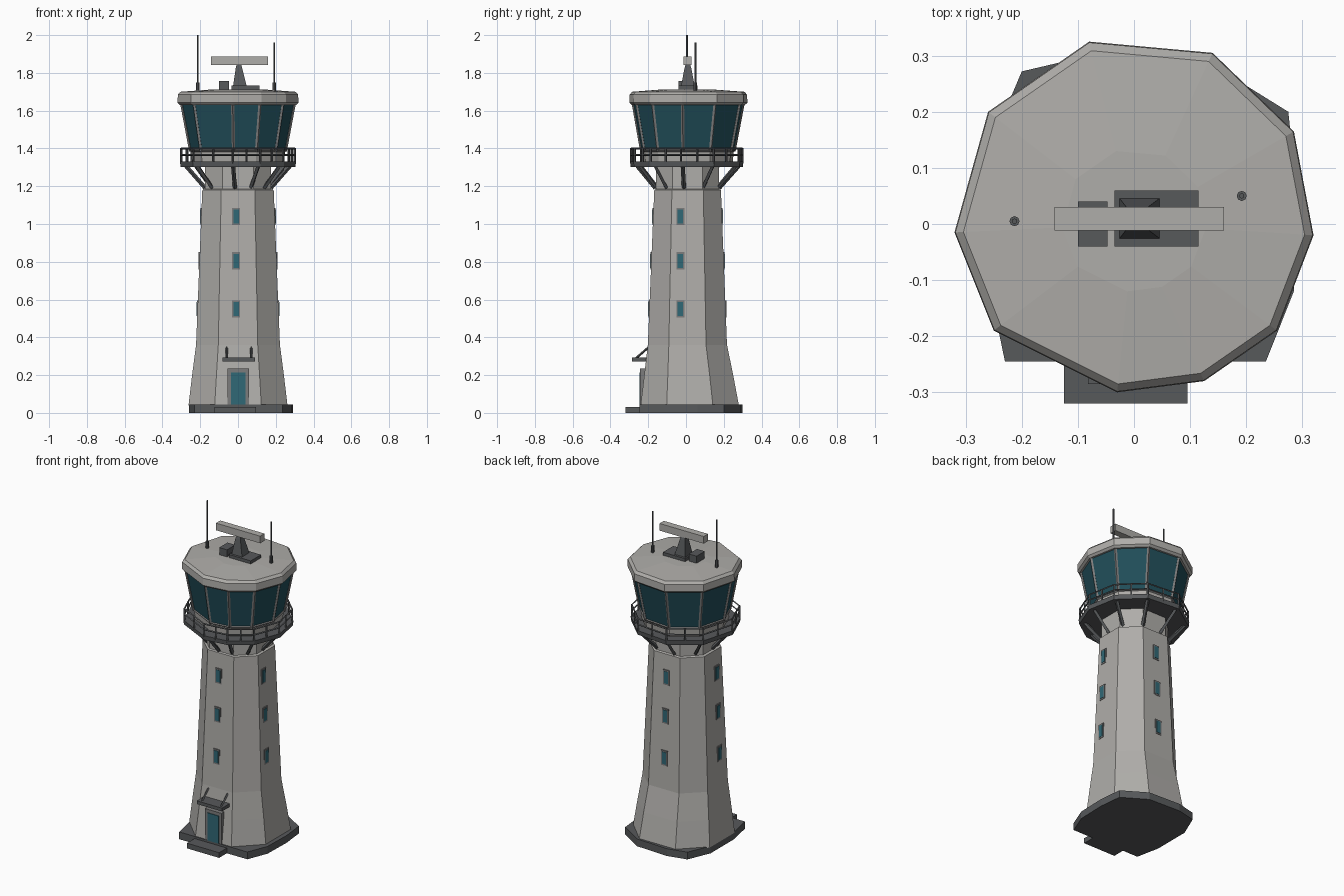
import bpy, bmesh, math
from mathutils import Vector

if "Cube" in bpy.data.objects:
    bpy.data.objects.remove(bpy.data.objects["Cube"])


def material(name, rgb):
    m = bpy.data.materials.new(name)
    m.diffuse_color = (*rgb, 1)
    m.use_nodes = True
    m.node_tree.nodes["Principled BSDF"].inputs["Base Color"].default_value = m.diffuse_color
    return m


CONCRETE = material("pale concrete", (0.43, 0.42, 0.40))
DARK = material("dark grey metal", (0.095, 0.10, 0.105))
MID = material("mid grey metal", (0.20, 0.20, 0.20))
GLASS = material("dark teal glass", (0.015, 0.075, 0.10))
PANE = material("teal pane", (0.03, 0.14, 0.18))


def finish(bm, name, mat):
    bmesh.ops.recalc_face_normals(bm, faces=bm.faces)
    me = bpy.data.meshes.new(name)
    bm.to_mesh(me)
    bm.free()
    me.materials.append(mat)
    ob = bpy.data.objects.new(name, me)
    bpy.context.collection.objects.link(ob)
    return ob


def loft(name, rings, mat):
    """Closed solid through a stack of (outline, z) rings."""
    bm = bmesh.new()
    loops = [[bm.verts.new((x, y, z)) for x, y in pts] for pts, z in rings]
    n = len(loops[0])
    for a, b in zip(loops, loops[1:]):
        for i in range(n):
            j = (i + 1) % n
            bm.faces.new((a[i], a[j], b[j], b[i]))
    bm.faces.new(loops[0][::-1])
    bm.faces.new(loops[-1])
    return finish(bm, name, mat)


def box(name, x, y, z, mat):
    return loft(name, [([(x[0], y[0]), (x[1], y[0]), (x[1], y[1]), (x[0], y[1])], h) for h in z], mat)


def rods(name, segments, r, mat, sides=4):
    """Many thin bars joined in one object."""
    bm = bmesh.new()
    for a, b in segments:
        a, b = Vector(a), Vector(b)
        d = b - a
        rot = d.to_track_quat('Z', 'Y').to_matrix().to_4x4()
        rot.translation = (a + b) / 2
        bmesh.ops.create_cone(bm, cap_ends=True, segments=sides, radius1=r, radius2=r,
                              depth=d.length, matrix=rot)
    return finish(bm, name, mat)


def scaled(pts, s, dy=0.0):
    return [(x * s, y * s + dy) for x, y in pts]


def at(pts, z):
    return [(x, y, z) for x, y in pts]


# uneven ten-sided outline shared by roof, cab and gallery
DECA = [(0.32, -0.02), (0.285, 0.165), (0.14, 0.305), (-0.08, 0.325), (-0.26, 0.2),
        (-0.32, -0.015), (-0.25, -0.19), (-0.03, -0.30), (0.125, -0.28), (0.255, -0.19)]


def octa(ax, y0, y1):
    """Chamfered square outline of the shaft."""
    h, c, b = ax * 0.47, (y0 + y1) / 2, (y1 - y0) / 2
    k = b * 0.47
    return [(h, y0), (ax, c - k), (ax, c + k), (h, y1), (-h, y1), (-ax, c + k), (-ax, c - k), (-h, y0)]


# base slab and entrance step
loft("base_slab", [([(-0.23, -0.245), (0.235, -0.245), (0.285, -0.12), (0.29, 0.06), (0.275, 0.2),
                     (0.13, 0.29), (-0.08, 0.30), (-0.2, 0.272), (-0.26, 0.13), (-0.26, -0.1)], z)
                   for z in (0, 0.045)], DARK)
box("entrance_step", (-0.125, 0.095), (-0.32, -0.2), (0, 0.032), DARK)

# shaft: flared foot, tapered body, neck
LEVELS = [(0.04, 0.262, -0.24, 0.28), (0.20, 0.243, -0.221, 0.25), (0.36, 0.222, -0.202, 0.217),
          (1.18, 0.189, -0.168, 0.185), (1.185, 0.176, -0.160, 0.175), (1.31, 0.176, -0.160, 0.175)]
loft("shaft", [(octa(a, y0, y1), z) for z, a, y0, y1 in LEVELS], CONCRETE)

# slit windows on four sides
for z in (0.55, 0.805, 1.04):
    t = (z - 0.36) / 0.82
    ax, y0, y1 = 0.222 - 0.033 * t, -0.202 + 0.034 * t, 0.217 - 0.032 * t
    for label, mat, w, h, out in (("frame", MID, 0.021, 0.046, 0.004), ("pane", PANE, 0.014, 0.037, 0.006)):
        zz = (z - h, z + h)
        box("front_window_" + label, (-0.01 - w, -0.01 + w), (y0 - out, y0 + 0.02), zz, mat)
        box("back_window_" + label, (-w, w), (y1 - 0.02, y1 + out), zz, mat)
        box("right_window_" + label, (ax - 0.02, ax + out), (-0.03 - w, -0.03 + w), zz, mat)
        box("left_window_" + label, (-ax - out, -ax + 0.02), (-0.02 - w, -0.02 + w), zz, mat)

# entrance door and canopy
box("door_frame", (-0.055, 0.058), (-0.243, -0.2), (0.04, 0.235), MID)
box("door", (-0.036, 0.04), (-0.247, -0.2), (0.045, 0.215), PANE)
box("door_canopy", (-0.082, 0.09), (-0.285, -0.19), (0.272, 0.292), DARK)
rods("canopy_struts", [((x, -0.27, 0.285), (x, -0.195, 0.35)) for x in (-0.06, 0.07)], 0.006, DARK)

# gallery floor, braces and railing
loft("gallery_floor", [(scaled(DECA, 0.95, -0.008), 1.303), (scaled(DECA, 0.96, -0.008), 1.33)], DARK)
rods("gallery_braces", [(a, b) for a, b in zip(at(scaled(DECA, 0.54), 1.19), at(scaled(DECA, 0.86), 1.307))],
     0.011, DARK)
edge = scaled(DECA, 0.94, -0.008)
nxt = edge[1:] + edge[:1]
rails = [((*a, z), (*b, z)) for z in (1.365, 1.40) for a, b in zip(edge, nxt)]
mids = [((a[0] + b[0]) / 2, (a[1] + b[1]) / 2) for a, b in zip(edge, nxt)]
posts = [((x, y, 1.32), (x, y, 1.403)) for x, y in edge + mids]
rods("gallery_rails", rails, 0.005, DARK)
rods("gallery_posts", posts, 0.006, DARK)

# control cab: sill, outward leaning glass, mullions
loft("cab_sill", [(scaled(DECA, 0.76), 1.325), (scaled(DECA, 0.78), 1.388)], CONCRETE)
low, high = scaled(DECA, 0.78), scaled(DECA, 0.93)
loft("cab_glass", [(low, 1.385), (high, 1.64)], GLASS)
rods("cab_mullions", list(zip(at(low, 1.385), at(high, 1.64))), 0.009, MID)
rods("cab_sill_trim", list(zip(at(low, 1.388), at(low[1:] + low[:1], 1.388))), 0.007, MID)

# roof with soft rim and shallow crown
loft("roof", [(scaled(DECA, 0.96), 1.63), (scaled(DECA, 1.0), 1.642), (scaled(DECA, 0.995), 1.685),
              (scaled(DECA, 0.95), 1.70), (scaled(DECA, 0.4), 1.713)], CONCRETE)

# radar: plinth, side cabinet, tapered pedestal, scanner bar
box("radar_plinth", (-0.035, 0.115), (-0.04, 0.06), (1.70, 1.732), DARK)
box("radar_cabinet", (-0.10, -0.047), (-0.04, 0.04), (1.70, 1.757), DARK)


def rect(cx, cy, a, b):
    return [(cx - a, cy - b), (cx + a, cy - b), (cx + a, cy + b), (cx - a, cy + b)]


loft("radar_pedestal", [(rect(0.01, 0.01, 0.036, 0.036), 1.73), (rect(0.005, 0.01, 0.017, 0.018), 1.825),
                        (rect(0.005, 0.01, 0.012, 0.012), 1.845)], DARK)
box("radar_scanner", (-0.142, 0.16), (-0.012, 0.03), (1.842, 1.886), CONCRETE)

# whip antennas
for x, y, top in ((-0.213, 0.005, 2.0), (0.192, 0.05, 1.96)):
    rods("antenna_foot", [((x, y, 1.69), (x, y, 1.75))], 0.009, DARK, 8)
    rods("antenna_whip", [((x, y, 1.74), (x, y, top))], 0.005, DARK, 6)
